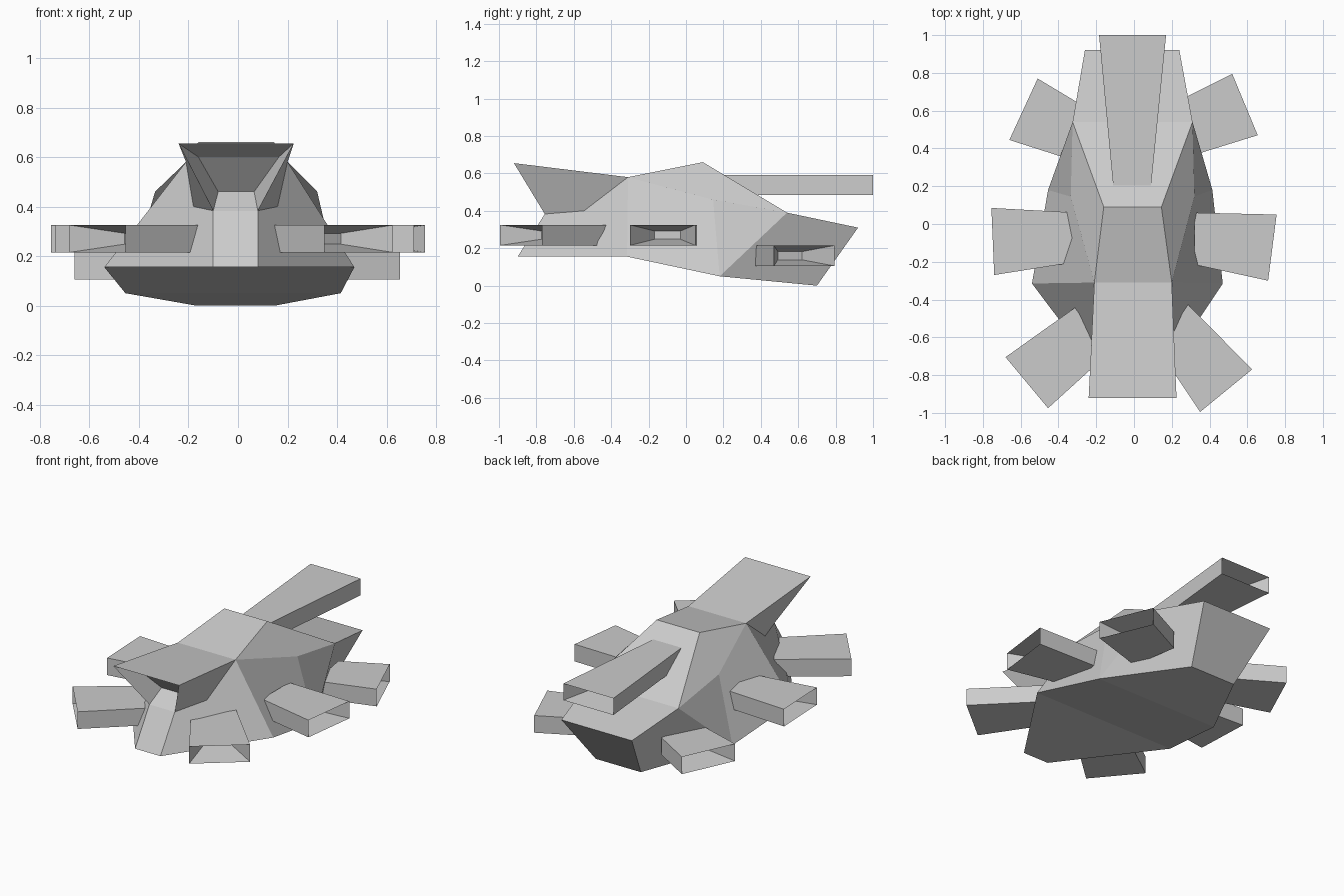
import bpy, bmesh
from mathutils import Vector

if "Cube" in bpy.data.objects:
    bpy.data.objects.remove(bpy.data.objects["Cube"])


def make_object(name, verts, faces):
    bm = bmesh.new()
    vs = [bm.verts.new(v) for v in verts]
    for f in faces:
        bm.faces.new([vs[i] for i in f])
    bmesh.ops.recalc_face_normals(bm, faces=bm.faces[:])
    mesh = bpy.data.meshes.new(name)
    bm.to_mesh(mesh)
    bm.free()
    obj = bpy.data.objects.new(name, mesh)
    bpy.context.collection.objects.link(obj)
    return obj


# Faceted hull: left/right vertex pairs as (x left, x right, y, z)
pairs = {
    "nose_low": (-.10, .08, -.90, .155),
    "nose_top": (-.10, .08, -.755, .383),
    "tip": (-.24, .225, -.92, .655),
    "neck": (-.18, .16, -.545, .40),
    "brow": (-.21, .20, -.31, .58),
    "skirt": (-.54, .47, -.315, .155),
    "crown": (-.16, .145, .09, .66),
    "shoulder": (-.335, .32, .145, .46),
    "hip": (-.455, .415, .18, .05),
    "haunch": (-.325, .31, .54, .39),
    "tail": (-.26, .24, .92, .31),
    "keel": (-.17, .15, .70, .0),
    "win_top": (-.16, .165, -.78, .60),
    "win_low": (-.08, .065, -.66, .46),
}
# Panels present on both sides
side_panels = [
    "nose_low nose_top neck brow skirt", "nose_top tip brow neck",
    "brow crown haunch shoulder", "brow shoulder hip skirt",
    "shoulder haunch hip", "haunch tail keel hip",
    "nose_top tip win_top win_low",
]
# Panels spanning from left to right
loop = ["nose_low", "nose_top", "win_low", "win_top", "tip", "brow", "crown",
        "haunch", "tail", "keel", "hip", "skirt", "nose_low"]

index = {n: i * 2 for i, n in enumerate(pairs)}
verts = []
for xl, xr, y, z in pairs.values():
    verts += [(xl, y, z), (xr, y, z)]
faces = [[index[n] + s for n in p.split()] for p in side_panels for s in (0, 1)]
faces += [[index[a], index[a] + 1, index[b] + 1, index[b]]
          for a, b in zip(loop, loop[1:])]
make_object("hull", verts, faces)


# Box pod with a funnel-shaped recess in its outer end
def pod(name, outer_a, outer_b, inner_b, inner_a, z0, z1, depth=.2):
    plan = [outer_a, outer_b, inner_b, inner_a]
    obj = make_object(
        name, [(x, y, z) for z in (z0, z1) for x, y in plan],
        [(0, 1, 2, 3), (4, 5, 6, 7)] +
        [(i, (i + 1) % 4, (i + 1) % 4 + 4, i + 4) for i in range(4)])
    bm = bmesh.new()
    bm.from_mesh(obj.data)
    bm.verts.ensure_lookup_table()
    end = next(f for f in bm.faces
               if {v.index for v in f.verts} == {0, 1, 4, 5})
    push = -end.normal.copy() * depth
    centre = end.calc_center_median()
    new = bmesh.ops.extrude_discrete_faces(bm, faces=[end])["faces"][0]
    for v in new.verts:
        v.co = centre + (v.co - centre) * .4 + push
    bm.to_mesh(obj.data)
    bm.free()


pod("middle_pod_right", (.755, .05), (.71, -.30), (.32, -.215), (.32, .06), .215, .325)
pod("middle_pod_left", (-.755, .085), (-.74, -.27), (-.30, -.20), (-.30, .06), .215, .325)
pod("front_pod_right", (.625, -.77), (.35, -.995), (.12, -.65), (.27, -.41), .215, .325)
pod("front_pod_left", (-.68, -.705), (-.455, -.975), (-.13, -.68), (-.28, -.42), .215, .325)
pod("rear_pod_right", (.52, .795), (.655, .47), (.30, .36), (.25, .66), .105, .215)
pod("rear_pod_left", (-.51, .77), (-.66, .445), (-.30, .33), (-.26, .62), .105, .215)

# Long tapered tail boom, open at the back
pod("tail_boom", (-.185, 1.0), (.17, 1.0), (.09, .2), (-.11, .2), .485, .592, .25)
